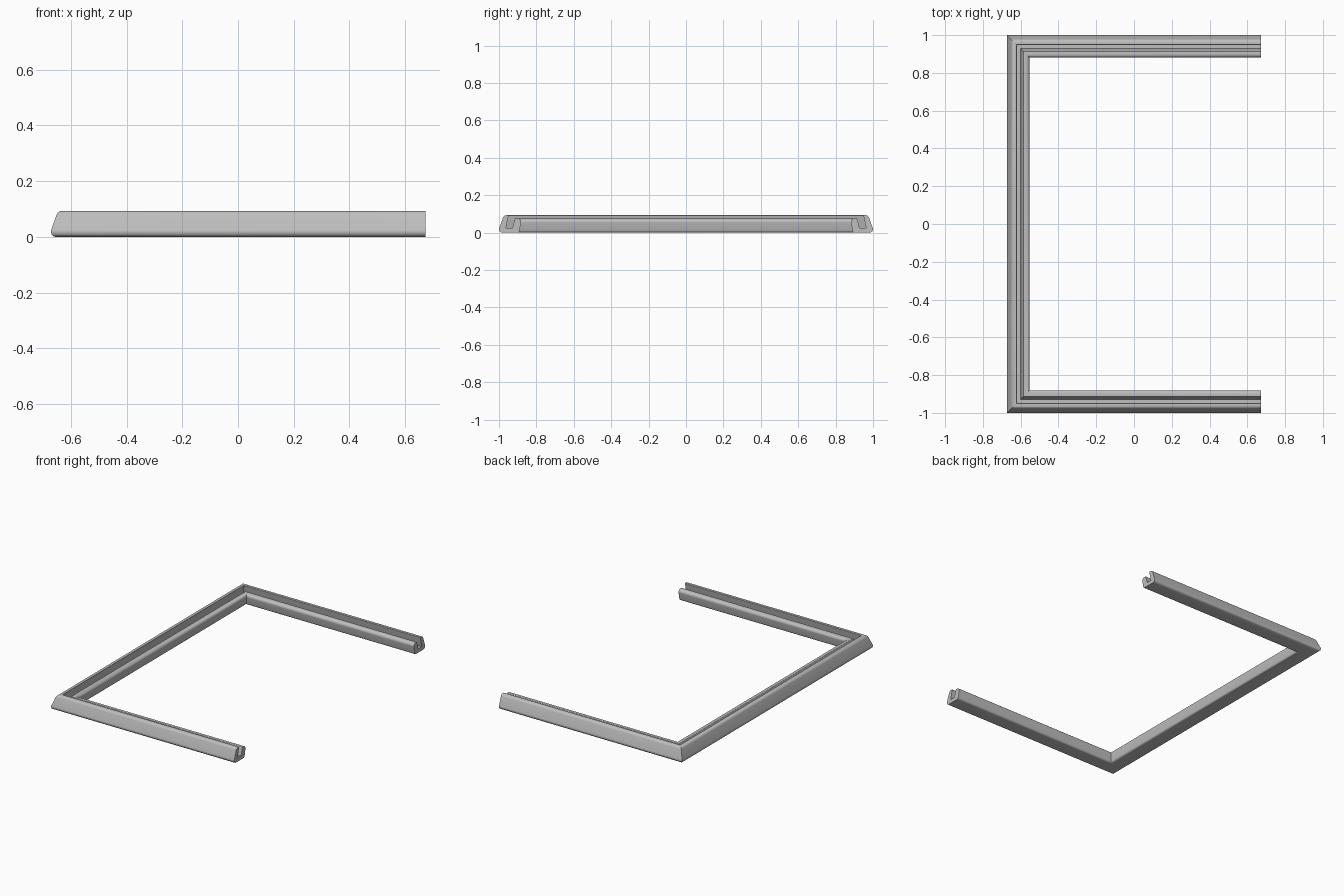
import bpy
import bmesh
import math
from mathutils import Vector

if "Cube" in bpy.data.objects:
    bpy.data.objects.remove(bpy.data.objects["Cube"], do_unlink=True)

HALF_X, HALF_Y = 0.672, 1.0

grey = bpy.data.materials.new("plain grey")
grey.use_nodes = True
colour = (0.52, 0.52, 0.52, 1)
grey.diffuse_color = colour
grey.node_tree.nodes["Principled BSDF"].inputs["Base Color"].default_value = colour


def rounded(corners, steps=6):
    """Replace each (inset, height, radius) corner by a tangent arc."""
    points = []
    for i, (d, z, radius) in enumerate(corners):
        here = Vector((d, z))
        if radius == 0:
            points.append(here)
            continue
        before = (Vector(corners[i - 1][:2]) - here).normalized()
        after = (Vector(corners[(i + 1) % len(corners)][:2]) - here).normalized()
        half = before.angle(after) / 2
        centre = here + (before + after).normalized() * radius / math.sin(half)
        reach = radius / math.tan(half)
        start = here + before * reach - centre
        end = here + after * reach - centre
        for k in range(steps + 1):
            ray = start.lerp(end, k / steps).normalized()
            points.append(centre + ray * radius)
    return points


# Section: leaning outer wall, slanted slot, lower inner lip
section = rounded([
    (-0.007, 0, 0.018), (0.026, 0.093, 0.02), (0.052, 0.093, 0.003),
    (0.037, 0.025, 0), (0.072, 0.025, 0), (0.086, 0.076, 0.005),
    (0.122, 0.076, 0.018), (0.108, 0, 0.014),
])

# Three-sided rail with mitred corners and open ends
bm = bmesh.new()
stations = [
    lambda d: (HALF_X, -HALF_Y + d),
    lambda d: (-HALF_X + d, -HALF_Y + d),
    lambda d: (-HALF_X + d, HALF_Y - d),
    lambda d: (HALF_X, HALF_Y - d),
]
rings = [[bm.verts.new((*place(p.x), p.y)) for p in section] for place in stations]
count = len(section)
for a, b in zip(rings, rings[1:]):
    for i in range(count):
        j = (i + 1) % count
        bm.faces.new((a[i], a[j], b[j], b[i]))

# Flat end caps
bm.faces.new(rings[0])
bm.faces.new(rings[-1])
bmesh.ops.recalc_face_normals(bm, faces=bm.faces)

mesh = bpy.data.meshes.new("frame_rail")
bm.to_mesh(mesh)
bm.free()
mesh.materials.append(grey)
rail = bpy.data.objects.new("frame_rail", mesh)
bpy.context.collection.objects.link(rail)

bpy.ops.object.select_all(action="DESELECT")
rail.select_set(True)
bpy.context.view_layer.objects.active = rail
bpy.ops.object.shade_smooth_by_angle(angle=math.radians(30))
